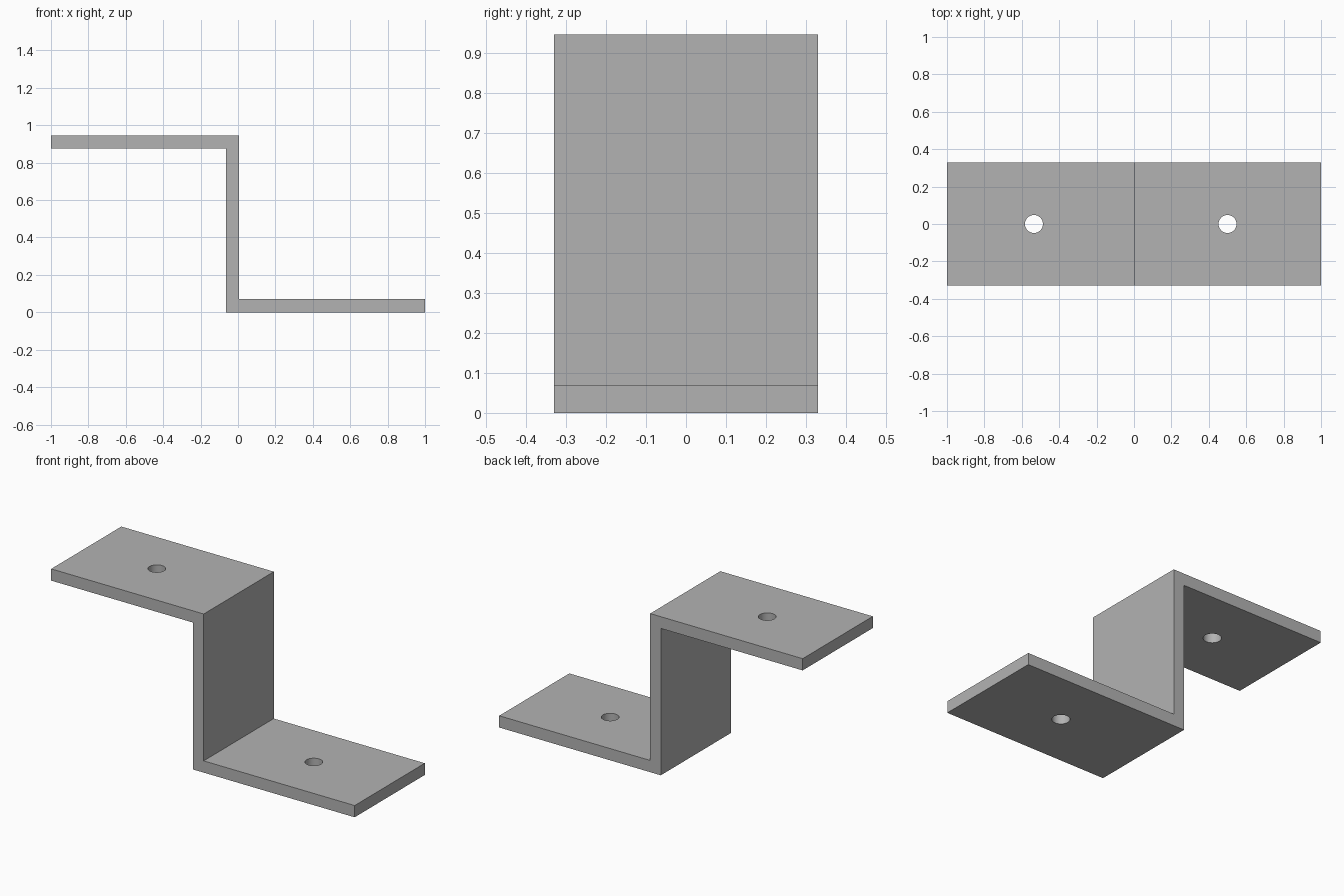
import bpy
import bmesh
from mathutils import Matrix

if "Cube" in bpy.data.objects:
    bpy.data.objects.remove(bpy.data.objects["Cube"], do_unlink=True)

HALF_DEPTH = 0.33
HEIGHT = 0.945
THICK = 0.07
WEB_LEFT, WEB_RIGHT = -0.065, 0.005
HOLE_RADIUS = 0.048

# Plain grey metal
grey = bpy.data.materials.new("grey_metal")
grey.use_nodes = True
colour = (0.45, 0.45, 0.45, 1)
grey.diffuse_color = colour
grey.node_tree.nodes["Principled BSDF"].inputs["Base Color"].default_value = colour


def make_object(name, bm):
    bmesh.ops.recalc_face_normals(bm, faces=bm.faces)
    mesh = bpy.data.meshes.new(name)
    bm.to_mesh(mesh)
    bm.free()
    mesh.materials.append(grey)
    obj = bpy.data.objects.new(name, mesh)
    bpy.context.collection.objects.link(obj)
    return obj


# Z-shaped bracket: side profile extruded through the depth
profile = [
    (-1, HEIGHT - THICK), (WEB_LEFT, HEIGHT - THICK), (WEB_LEFT, 0), (1, 0),
    (1, THICK), (WEB_RIGHT, THICK), (WEB_RIGHT, HEIGHT), (-1, HEIGHT),
]
bm = bmesh.new()
side = bm.faces.new([bm.verts.new((x, -HALF_DEPTH, z)) for x, z in profile])
extruded = bmesh.ops.extrude_face_region(bm, geom=[side])["geom"]
bmesh.ops.translate(bm, vec=(0, 2 * HALF_DEPTH, 0),
                    verts=[v for v in extruded if isinstance(v, bmesh.types.BMVert)])
bracket = make_object("bracket", bm)

# One bolt hole through the middle of each flange
bm = bmesh.new()
for x, z in ((-0.535, HEIGHT - THICK / 2), (0.5, THICK / 2)):
    bmesh.ops.create_cone(bm, cap_ends=True, segments=48, radius1=HOLE_RADIUS,
                          radius2=HOLE_RADIUS, depth=4 * THICK,
                          matrix=Matrix.Translation((x, 0, z)))
cutter = make_object("hole_cutter", bm)
cutter.hide_render = True
cutter.hide_viewport = True

cut = bracket.modifiers.new("bolt_holes", 'BOOLEAN')
cut.operation = 'DIFFERENCE'
cut.solver = 'EXACT'
cut.object = cutter

# Apply the cut, then smooth only the round bores
bpy.context.view_layer.objects.active = bracket
bracket.select_set(True)
bpy.ops.object.modifier_apply(modifier=cut.name)
bpy.data.objects.remove(cutter, do_unlink=True)
bpy.ops.object.shade_smooth_by_angle()
